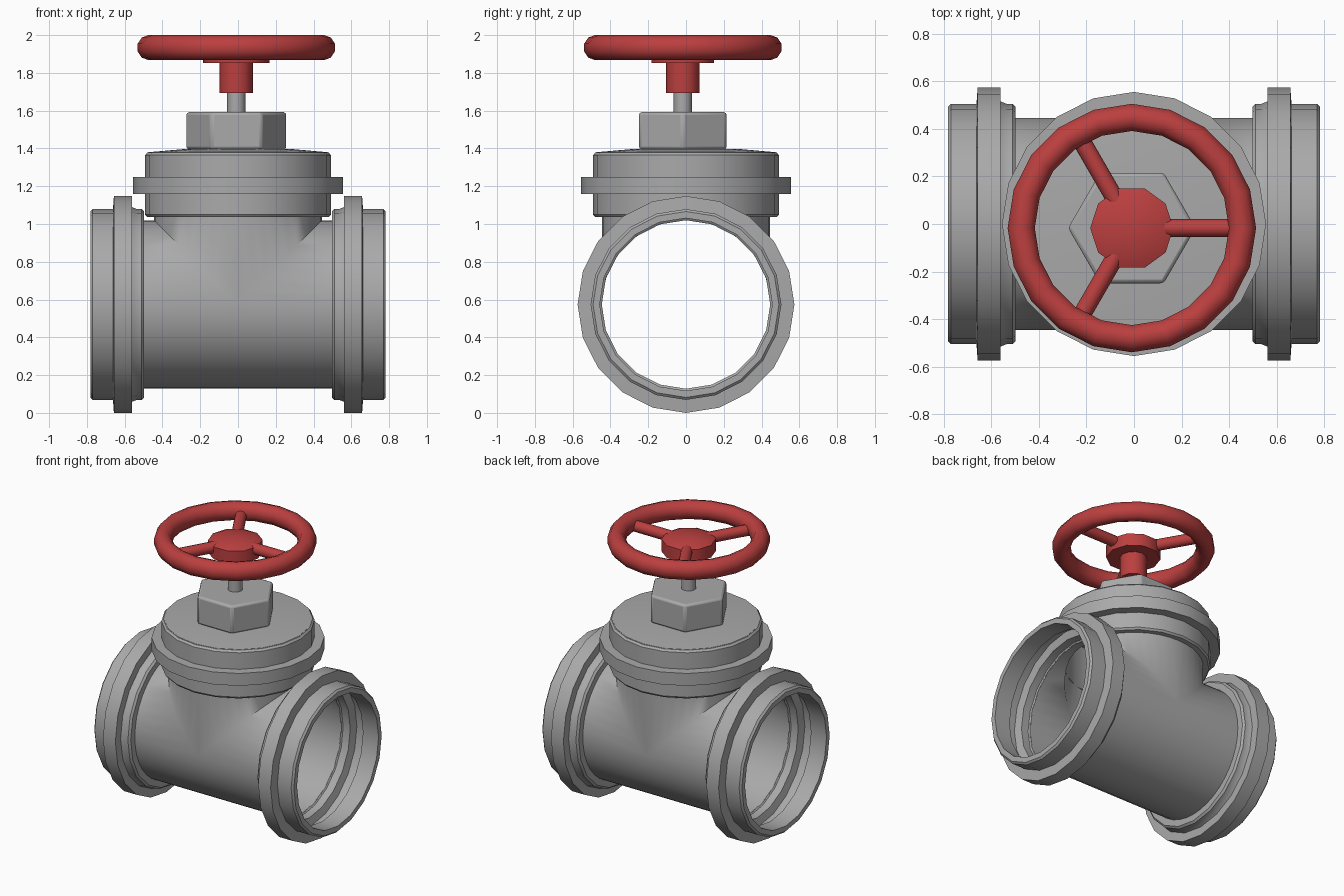
import bpy, bmesh, math
from mathutils import Matrix, Vector

if "Cube" in bpy.data.objects:
    bpy.data.objects.remove(bpy.data.objects["Cube"])

def material(name, rgb):
    m = bpy.data.materials.new(name)
    m.diffuse_color = (*rgb, 1)
    m.use_nodes = True
    m.node_tree.nodes["Principled BSDF"].inputs["Base Color"].default_value = m.diffuse_color
    return m

GRAY = material("grey metal", (0.40, 0.40, 0.40))
RED = material("red paint", (0.50, 0.05, 0.05))
ZC = 0.574              # pipe axis height
CX, CY = -0.009, -0.017  # handwheel axis

def finish(name, bm, mat, angle=40):
    bmesh.ops.remove_doubles(bm, verts=bm.verts, dist=1e-5)
    bmesh.ops.recalc_face_normals(bm, faces=bm.faces)
    me = bpy.data.meshes.new(name)
    bm.to_mesh(me)
    bm.free()
    me.materials.append(mat)
    ob = bpy.data.objects.new(name, me)
    bpy.context.collection.objects.link(ob)
    bpy.ops.object.select_all(action='DESELECT')
    ob.select_set(True)
    bpy.context.view_layer.objects.active = ob
    bpy.ops.object.shade_smooth_by_angle(angle=math.radians(angle))
    return ob

def lathe(name, profile, seg, mat, place, closed=False, angle=40):
    """Revolve (radius, height) points around z, then move by the place function."""
    bm = bmesh.new()
    rings = []
    for r, h in profile:
        if r == 0:
            rings.append([bm.verts.new(place(0, 0, h))] * seg)
        else:
            rings.append([bm.verts.new(place(r * math.cos(a), r * math.sin(a), h))
                          for a in (2 * math.pi * i / seg for i in range(seg))])
    pairs = list(zip(rings, rings[1:])) + ([(rings[-1], rings[0])] if closed else [])
    for p, q in pairs:
        for i in range(seg):
            j = (i + 1) % seg
            vs = list(dict.fromkeys((p[i], p[j], q[j], q[i])))
            if len(vs) > 2:
                bm.faces.new(vs)
    return finish(name, bm, mat, angle)

def upright(x, y, h):
    return (x, y, h)

def wheel_axis(x, y, h):
    return (x + CX, y + CY, h)

# Tee body: two equal tubes meeting along the mitre |x| = z - ZC
R, N = 0.445, 20
bm = bmesh.new()
def quad(*pts):
    vs = []
    for p in pts:
        if not any((Vector(p) - Vector(q)).length < 1e-6 for q in vs):
            vs.append(p)
    bm.faces.new([bm.verts.new(p) for p in vs])
for i in range(N):
    t0, t1 = math.pi * i / N, math.pi * (i + 1) / N
    y0, y1 = R * math.cos(t0), R * math.cos(t1)
    s0, s1 = R * math.sin(t0), R * math.sin(t1)
    for s in (1, -1):
        e = 0.5 * s
        quad((0, y0, ZC - s0), (e, y0, ZC - s0), (e, y1, ZC - s1), (0, y1, ZC - s1))
        quad((s * s0, y0, ZC + s0), (e, y0, ZC + s0), (e, y1, ZC + s1), (s * s1, y1, ZC + s1))
        quad((s * s0, y0, ZC + s0), (s * s1, y1, ZC + s1), (s * s1, y1, 1.1), (s * s0, y0, 1.1))
finish("tee_body", bm, GRAY, 60)

# End collars with raised flange, grooved inside
collar = [(0.446, 0.497), (0.492, 0.497), (0.505, 0.51), (0.505, 0.535), (0.515, 0.56),
          (0.574, 0.56), (0.574, 0.657), (0.505, 0.662), (0.505, 0.77), (0.492, 0.782),
          (0.457, 0.782), (0.457, 0.66), (0.51, 0.645), (0.51, 0.575), (0.457, 0.56),
          (0.457, 0.505)]
for side, s in (("right", 1), ("left", -1)):
    lathe(side + "_collar", collar, 20, GRAY,
          lambda x, y, h, s=s: (s * h, x, ZC + y), closed=True, angle=30)

# Bonnet ring and cap
ring = [(0.446, 1.037), (0.482, 1.037), (0.492, 1.05), (0.492, 1.16), (0.555, 1.16),
        (0.555, 1.248), (0.492, 1.248), (0.492, 1.365), (0.48, 1.378), (0.45, 1.378)]
lathe("bonnet_ring", ring, 20, GRAY, upright, closed=True, angle=30)
lathe("bonnet_cap", [(0, 1.355), (0.475, 1.355), (0.475, 1.38), (0.27, 1.398), (0, 1.398)],
      20, GRAY, upright, angle=30)

# Packing nut and stem
nut = lathe("packing_nut", [(0, 1.395), (0.268, 1.395), (0.268, 1.592), (0, 1.592)],
            6, GRAY, wheel_axis)
bev = nut.modifiers.new("bevel", 'BEVEL')
bev.width = 0.015
bev.segments = 2
lathe("stem", [(0, 1.57), (0.048, 1.57), (0.048, 1.75), (0, 1.75)], 16, GRAY, wheel_axis)

# Handwheel hub, rim and spokes
lathe("hub_sleeve", [(0, 1.693), (0.088, 1.693), (0.088, 1.87), (0, 1.87)], 12, RED, wheel_axis)
lathe("hub", [(0, 1.853), (0.175, 1.853), (0.175, 1.94), (0.13, 1.96), (0, 1.975)],
      10, RED, wheel_axis)
rim = [(0.465 + 0.06 * math.cos(a), 1.93 + 0.066 * math.sin(a))
       for a in (math.pi / 5 * k + math.pi / 10 for k in range(10))]
lathe("wheel_rim", [(r, z + 0.004) for r, z in rim], 20, RED, wheel_axis, closed=True)
for k in range(3):
    rot = Matrix.Rotation(k * 2 * math.pi / 3, 3, 'Z')
    def spoke_axis(x, y, h, rot=rot):
        p = rot @ Vector((h, x, y))
        return (p.x + CX, p.y + CY, p.z + 1.92)
    lathe("spoke_%d" % (k + 1), [(0, 0.1), (0.038, 0.1), (0.038, 0.46), (0, 0.46)],
          12, RED, spoke_axis)
